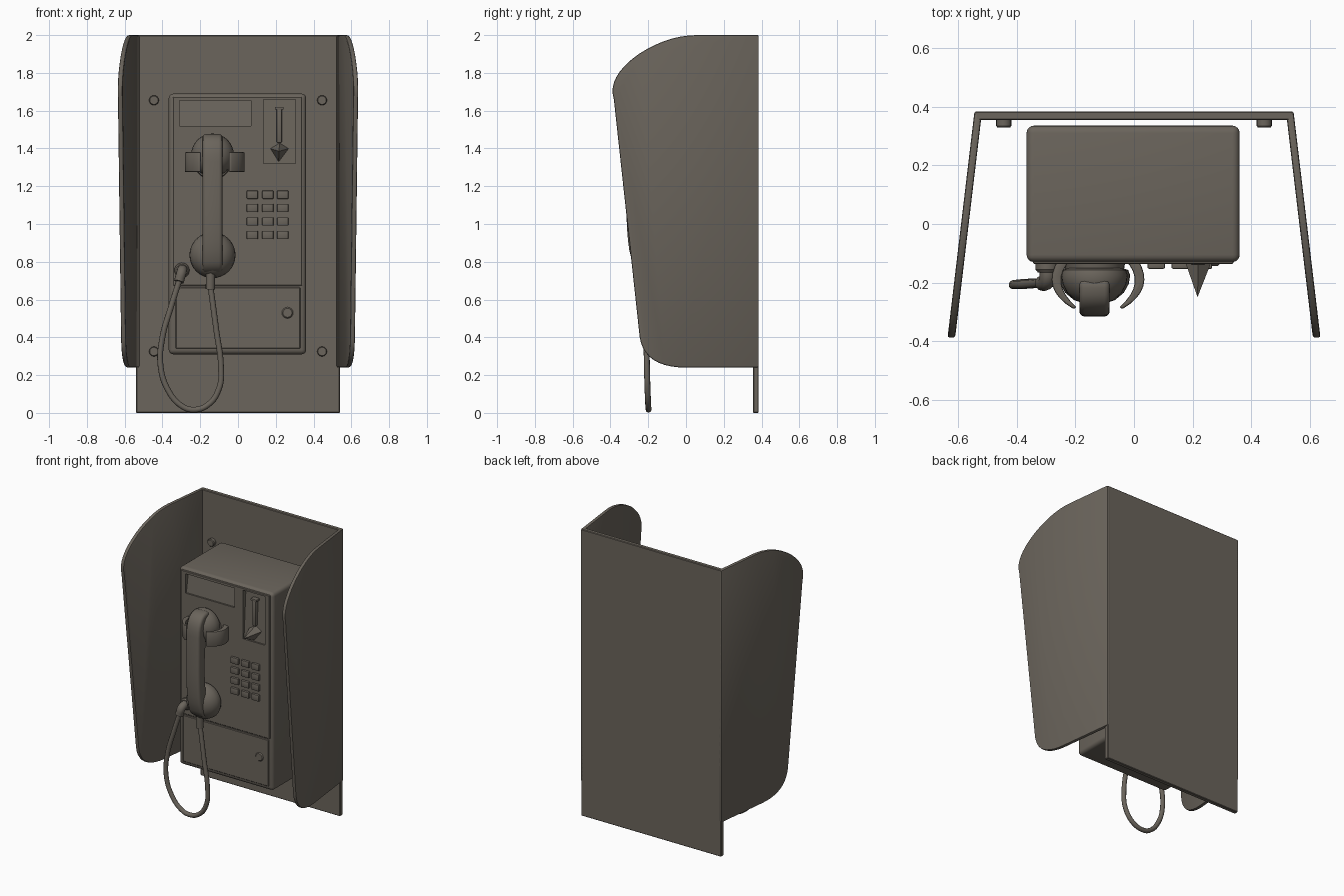
import bpy, bmesh, math
from mathutils import Vector, Matrix

if "Cube" in bpy.data.objects:
    bpy.data.objects.remove(bpy.data.objects["Cube"])

mat = bpy.data.materials.new("warm_grey_metal")
mat.diffuse_color = (0.145, 0.128, 0.106, 1)
mat.use_nodes = True
mat.node_tree.nodes["Principled BSDF"].inputs["Base Color"].default_value = mat.diffuse_color


def finish(ob, bevel=0.0, segs=2, angle=35):
    if not ob.data.materials:
        ob.data.materials.append(mat)
    bpy.ops.object.select_all(action='DESELECT')
    ob.select_set(True)
    bpy.context.view_layer.objects.active = ob
    if bevel:
        m = ob.modifiers.new("bevel", 'BEVEL')
        m.width, m.segments, m.limit_method = bevel, segs, 'ANGLE'
        m.angle_limit = math.radians(40)
        bpy.ops.object.modifier_apply(modifier="bevel")
    bpy.ops.object.shade_smooth_by_angle(angle=math.radians(angle))
    return ob


def from_bm(name, bm, **kw):
    bmesh.ops.recalc_face_normals(bm, faces=bm.faces)
    me = bpy.data.meshes.new(name)
    bm.to_mesh(me)
    bm.free()
    ob = bpy.data.objects.new(name, me)
    bpy.context.collection.objects.link(ob)
    return finish(ob, **kw)


def box(name, x, y, z, **kw):
    bm = bmesh.new()
    bmesh.ops.create_cube(bm, size=1)
    for v in bm.verts:
        v.co = [r[0] + (c + 0.5) * (r[1] - r[0]) for c, r in zip(v.co, (x, y, z))]
    return from_bm(name, bm, **kw)


def prism(name, pts, a, b, place, **kw):
    """Extrude a 2D outline from a to b; place(u, v, w) gives the 3D point."""
    bm = bmesh.new()
    lo = [bm.verts.new(place(u, v, a)) for u, v in pts]
    hi = [bm.verts.new(place(u, v, b)) for u, v in pts]
    bm.faces.new(lo)
    bm.faces.new(hi[::-1])
    for i in range(len(pts)):
        j = (i + 1) % len(pts)
        bm.faces.new((lo[i], lo[j], hi[j], hi[i]))
    return from_bm(name, bm, **kw)


def lathe(name, profile, x, z, n=32, **kw):
    """Revolve (radius, y) points about an axis along y."""
    bm = bmesh.new()
    vs = [bm.verts.new((r, y, 0)) for r, y in profile]
    es = [bm.edges.new(p) for p in zip(vs, vs[1:])]
    bmesh.ops.spin(bm, geom=vs + es, cent=(0, 0, 0), axis=(0, 1, 0),
                   angle=2 * math.pi, steps=n)
    bmesh.ops.remove_doubles(bm, verts=bm.verts, dist=1e-5)
    bmesh.ops.translate(bm, verts=bm.verts, vec=(x, 0, z))
    return from_bm(name, bm, **kw)


def tube(name, pts, r):
    cu = bpy.data.curves.new(name, 'CURVE')
    cu.dimensions, cu.bevel_depth, cu.bevel_resolution = '3D', r, 3
    cu.use_fill_caps, cu.resolution_u = True, 8
    sp = cu.splines.new('BEZIER')
    sp.bezier_points.add(len(pts) - 1)
    for bp, p in zip(sp.bezier_points, pts):
        bp.co = p
        bp.handle_left_type = bp.handle_right_type = 'AUTO'
    ob = bpy.data.objects.new(name, cu)
    bpy.context.collection.objects.link(ob)
    bpy.ops.object.select_all(action='DESELECT')
    ob.select_set(True)
    bpy.context.view_layer.objects.active = ob
    bpy.ops.object.convert(target='MESH')
    return finish(bpy.context.view_layer.objects.active, angle=50)


def cut(ob, cutter):
    bpy.ops.object.select_all(action='DESELECT')
    bpy.context.view_layer.objects.active = ob
    m = ob.modifiers.new("cut", 'BOOLEAN')
    m.operation, m.object, m.solver = 'DIFFERENCE', cutter, 'EXACT'
    bpy.ops.object.modifier_apply(modifier="cut")


def arc(p0, c, p1, n=10):
    """Quadratic curve between two points with one control point."""
    p0, c, p1 = Vector(p0), Vector(c), Vector(p1)
    return [tuple(p0 * (1 - t) ** 2 + c * 2 * t * (1 - t) + p1 * t * t)
            for t in [i / n for i in range(n + 1)]]


# Back panel
box("back_panel", (-0.54, 0.54), (0.355, 0.385), (0, 2), bevel=0.004, segs=1)

# Splayed side wings with rounded front corners
outline = ([(0.385, 0.24), (0.385, 2.0)]
           + arc((0.06, 2.0), (-0.07, 2.0), (-0.2, 1.93), 6)
           + arc((-0.25, 1.9), (-0.42, 1.78), (-0.382, 1.66), 8)
           + arc((-0.245, 0.40), (-0.22, 0.24), (0.0, 0.24), 10))
for s, side in ((-1, "left"), (1, "right")):
    prism(side + "_wing", outline, 0.0, 0.026,
          lambda y, z, w: (s * (0.545 - w + (0.385 - y) * 0.119), y, z),
          bevel=0.008, segs=2)

# Mounting bolts on the back panel
for x in (-0.445, 0.445):
    for z in (0.325, 1.655):
        lathe("mounting_bolt", [(0, 0.33), (0.022, 0.33), (0.026, 0.335),
                                (0.026, 0.36), (0, 0.36)], x, z, n=16)

# Phone housing and front plates
body = box("phone_housing", (-0.367, 0.361), (-0.13, 0.336), (0.31, 1.69), bevel=0.025, segs=4)
upper = box("upper_face_plate", (-0.345, 0.34), (-0.137, -0.12), (0.674, 1.675), bevel=0.004, segs=1)
box("coin_box_door", (-0.33, 0.33), (-0.137, -0.12), (0.34, 0.666), bevel=0.004, segs=1)

# Sloped recesses for the instruction card and the coin area
for x, z in (((-0.31, 0.07), (1.52, 1.655)), ((0.135, 0.305), (1.32, 1.66))):
    cutter = prism("recess_cutter", [(-0.2, z[0]), (-0.2, z[1]), (-0.105, z[1]), (-0.126, z[0])],
                   x[0], x[1], lambda y, h, w: (w, y, h))
    for ob in (upper, body):
        cut(ob, cutter)
    bpy.data.objects.remove(cutter)
for ob in (upper, body):
    finish(ob)

# Coin slot bar with head, and pointed return lever
box("coin_slot_bar", (0.205, 0.232), (-0.137, -0.1), (1.43, 1.61), bevel=0.004)
box("coin_slot_head", (0.195, 0.242), (-0.14, -0.1), (1.605, 1.62), bevel=0.003)
bm = bmesh.new()
base = [bm.verts.new((x, -0.115, z)) for x, z in
        ((0.17, 1.4), (0.22, 1.43), (0.27, 1.4), (0.215, 1.325))]
tip = bm.verts.new((0.217, -0.25, 1.385))
bm.faces.new(base)
for i in range(4):
    bm.faces.new((base[i], base[(i + 1) % 4], tip))
from_bm("coin_return_lever", bm)

# Keypad
for x in (0.076, 0.158, 0.237):
    for z in (1.155, 1.085, 1.013, 0.942):
        box("keypad_key", (x - 0.03, x + 0.03), (-0.153, -0.13), (z - 0.022, z + 0.022),
            bevel=0.005, segs=2)

# Lock on the coin box door
lathe("door_lock", [(0, -0.143), (0.024, -0.143), (0.03, -0.137), (0.03, -0.13)], 0.262, 0.53, n=16)

# Handset: arched grip and two rounded cups
hx = -0.135
grip = (arc((-0.19, 1.475), (-0.31, 1.49), (-0.314, 1.33), 8)
        + arc((-0.316, 1.1), (-0.315, 0.95), (-0.30, 0.86), 4)
        + arc((-0.285, 0.80), (-0.26, 0.735), (-0.19, 0.735), 5)
        + [(-0.19, 0.84)] + arc((-0.225, 0.92), (-0.25, 1.1), (-0.225, 1.28), 8)
        + [(-0.19, 1.37)])
prism("handset_grip", grip, hx - 0.052, hx + 0.052, lambda y, z, w: (w, y, z), bevel=0.018, segs=3)
cup = [(0, -0.155), (0.095, -0.15), (0.115, -0.157), (0.122, -0.175), (0.117, -0.205),
       (0.1, -0.235), (0.07, -0.26), (0.035, -0.272), (0, -0.275)]
lathe("handset_earpiece", [(r * 0.93, y) for r, y in cup], hx, 1.365)
lathe("handset_mouthpiece", cup, hx, 0.835)

# Cradle: mount block and two curved claws
lathe("cradle_mount", [(0, -0.16), (0.1, -0.16), (0.105, -0.13), (0, -0.13)], hx, 1.34)
for s, side in ((-1, "left"), (1, "right")):
    claw = (arc((0.09, -0.12), (0.17, -0.2), (0.072, -0.285), 8)
            + arc((0.085, -0.29), (0.2, -0.22), (0.135, -0.12), 8))
    prism(side + "_cradle_claw", claw, 1.275, 1.38,
          lambda u, v, w: (-0.123 + s * u, v, w), bevel=0.006, segs=2)

# Cord outlet, strain relief and hanging cord
lathe("cord_outlet", [(0, -0.165), (0.032, -0.165), (0.04, -0.155), (0.04, -0.13)], -0.297, 0.755, n=20)
tube("cord_elbow", [(-0.297, -0.13, 0.755), (-0.297, -0.19, 0.75), (-0.313, -0.203, 0.695)], 0.027)
tube("cord_strain_relief", [(-0.145, -0.215, 0.76), (-0.147, -0.21, 0.655)], 0.025)
tube("cord", [(-0.308, -0.2, 0.71), (-0.355, -0.205, 0.56), (-0.4, -0.207, 0.40), (-0.41, -0.207, 0.25),
              (-0.37, -0.203, 0.12), (-0.30, -0.2, 0.038), (-0.24, -0.198, 0.017), (-0.16, -0.2, 0.042),
              (-0.10, -0.204, 0.13), (-0.09, -0.207, 0.24), (-0.115, -0.21, 0.44), (-0.147, -0.21, 0.68)], 0.0155)
